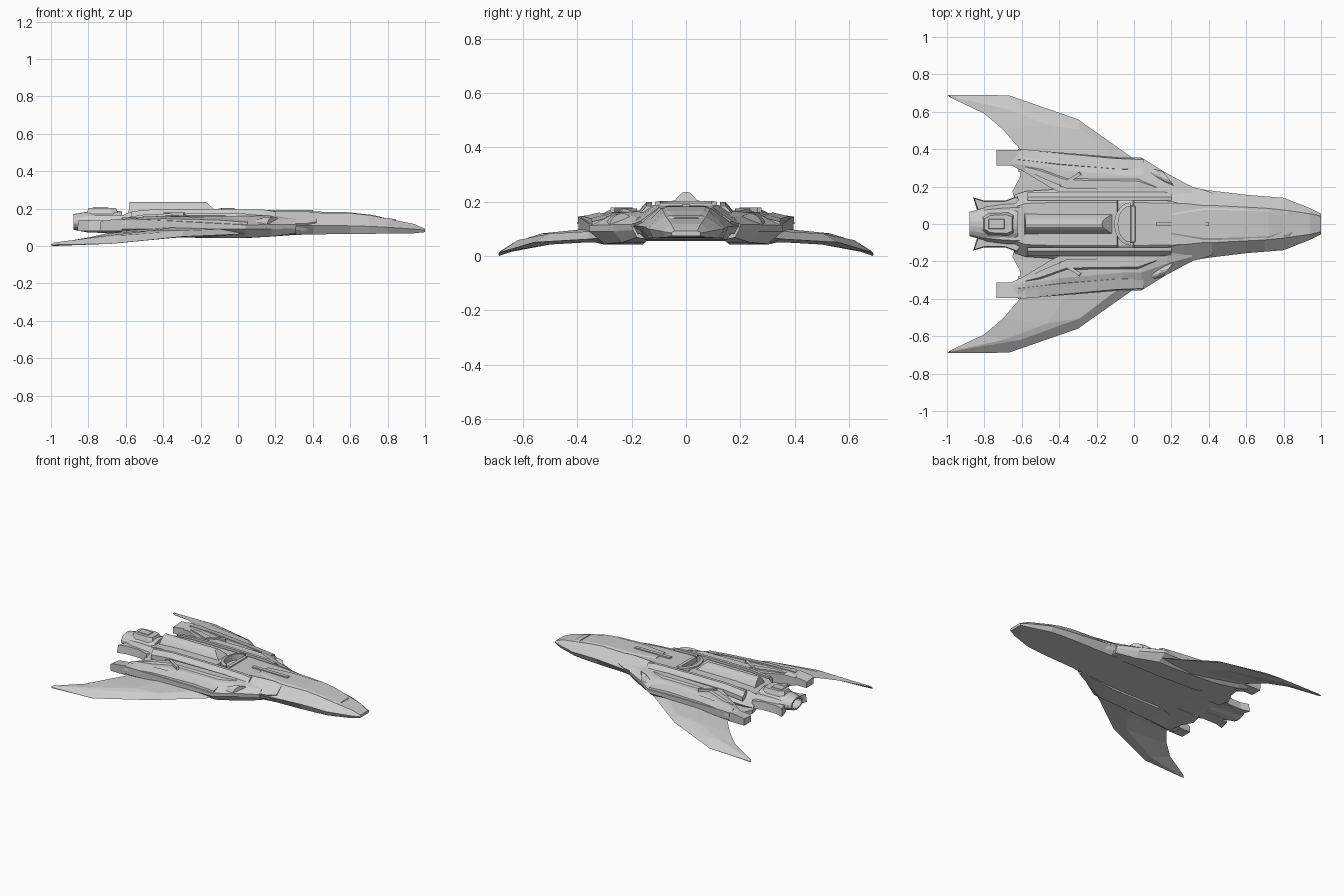
import bpy, bmesh, math
from mathutils import Vector

hull = bpy.data.materials.new("hull_grey")
hull.diffuse_color = (0.6, 0.6, 0.6, 1)


def loft(name, rings, mirror=False):
    """Skin a closed solid through rings of equal point count; optionally mirror across y = 0."""
    bm = bmesh.new()
    vs = [[bm.verts.new(p) for p in r] for r in rings]
    n = len(rings[0])
    for a, b in zip(vs, vs[1:]):
        for i in range(n):
            j = (i + 1) % n
            bm.faces.new((a[i], a[j], b[j], b[i]))
    bm.faces.new(vs[0])
    bm.faces.new(vs[-1])
    bmesh.ops.remove_doubles(bm, verts=bm.verts, dist=1e-5)
    bmesh.ops.recalc_face_normals(bm, faces=bm.faces)
    me = bpy.data.meshes.new(name)
    bm.to_mesh(me)
    bm.free()
    me.materials.append(hull)
    ob = bpy.data.objects.new(name, me)
    bpy.context.collection.objects.link(ob)
    if mirror:
        m = ob.modifiers.new("mirror", 'MIRROR')
        m.use_axis = (False, True, False)
    return ob


def hexagon(x, tw, zt, w, zm, bw, zb):
    """Symmetric six-sided hull section at x."""
    return [(x, tw, zt), (x, w, zm), (x, bw, zb), (x, -bw, zb), (x, -w, zm), (x, -tw, zt)]


def section(x, yz):
    return [(x, y, z) for y, z in yz]


def slab(name, outline, z0, z1, mirror=False, inset=0.0):
    """Flat plate from an (x, y) outline, with the top edge pulled in by inset."""
    cx = sum(p[0] for p in outline) / len(outline)
    cy = sum(p[1] for p in outline) / len(outline)
    top = [(x + (cx > x) * inset - (cx < x) * inset,
            y + (cy > y) * inset - (cy < y) * inset, z1) for x, y in outline]
    return loft(name, [[(x, y, z0) for x, y in outline], top], mirror)


# Main fuselage, with a sunken slot behind the spine panel
loft("fuselage", [hexagon(*s) for s in (
    (1.0, .042, .092, .055, .085, .05, .074),
    (.94, .055, .118, .085, .09, .075, .068),
    (.80, .075, .146, .14, .10, .12, .066),
    (.70, .085, .165, .148, .105, .13, .065),
    (.60, .09, .176, .156, .108, .135, .064),
    (.40, .10, .178, .18, .11, .14, .062),
    (.28, .11, .18, .20, .11, .15, .058),
    (0, .115, .186, .20, .11, .16, .055),
    (-.005, .115, .160, .20, .11, .16, .055),
    (-.085, .115, .160, .20, .11, .16, .055),
    (-.09, .115, .188, .20, .11, .16, .055),
    (-.43, .115, .188, .185, .11, .16, .058),
    (-.58, .11, .182, .175, .10, .15, .064),
    (-.64, .09, .150, .155, .09, .13, .072))])

# Canopy panel, nose window and spine strip
loft("canopy_panel", [section(x, [(w, z), (w * .8, z + h), (-w * .8, z + h), (-w, z)])
                      for x, w, z, h in ((.80, .05, .142, .004), (.72, .082, .158, .008),
                                         (.58, .09, .172, .009), (.38, .095, .174, .010),
                                         (.20, .06, .178, .008))])
loft("nose_window", [section(x, [(w, z), (w * .8, z + .006), (-w * .8, z + .006), (-w, z)])
                     for x, w, z in ((.845, .05, .136), (.825, .07, .140), (.80, .072, .145))])
slab("spine_strip", [(.40, .012), (.40, -.012), (.12, -.012), (.12, .012)], .175, .192)

# Shoulder armour over the fuselage sides
loft("shoulder_armour", [section(x, [(y0, z0), (y1, z1), (y1 - .02, z1 - .04), (y0, z0 - .04)])
                         for x, y0, z0, y1, z1 in ((.42, .10, .178, .165, .13), (.36, .10, .186, .187, .12),
                                                   (.27, .11, .188, .206, .12), (.18, .12, .188, .20, .13))], True)

# Curved rim around the slot
rim = []
for i in range(13):
    a = math.radians(-90 + 15 * i)
    c, s = math.cos(a), math.sin(a)
    rim.append([(-.02 - .085 * c, .115 * s, .16), (-.02 - .085 * c, .115 * s, .199),
                (-.02 - .065 * c, .095 * s, .203), (-.02 - .065 * c, .095 * s, .16)])
loft("slot_rim", rim)
slab("slot_sill", [(.01, .1), (.01, -.1), (-.02, -.1), (-.02, .1)], .16, .194, inset=.004)

# Side rails along the back
loft("side_rail", [section(x, [(.125, z - .04), (.125, z), (.145, z), (.172, z - .03), (.172, z - .06)])
                   for x, z in ((.20, .184), (.14, .194), (-.15, .199), (-.42, .199), (-.57, .185))], True)

# Rounded dorsal housing
bell = [(.055, .18), (.045, .197), (.03, .218), (.016, .232), (0, .236),
        (-.016, .232), (-.03, .218), (-.045, .197), (-.055, .18)]
loft("dorsal_housing", [[(x + k * (z - .18), y, z) for y, z in bell]
                        for x, k in ((-.11, -1.1), (-.585, .1))])

# Rear engine block, round nozzle and top hatch
loft("engine_block", [hexagon(*s) for s in (
    (-.60, .09, .165, .12, .12, .11, .075),
    (-.70, .085, .165, .115, .12, .11, .078),
    (-.80, .075, .16, .10, .12, .09, .08))])
loft("engine_nozzle", [[(x, r * math.cos(t), .128 + r * .65 * math.sin(t))
                        for t in (2 * math.pi * (i + .5) / 16 for i in range(16))]
                       for x, r in ((-.62, .088), (-.64, .094), (-.80, .088), (-.83, .08), (-.88, .066),
                                    (-.88, .052), (-.83, .045))])
slab("engine_hatch", [(-.64, .05), (-.67, .062), (-.78, .058), (-.81, .04),
                      (-.81, -.04), (-.78, -.058), (-.67, -.062), (-.64, -.05)], .17, .204, inset=.012)
slab("hatch_plate", [(-.69, .03), (-.78, .03), (-.78, -.03), (-.69, -.03)], .2, .209, inset=.005)
slab("engine_fin", [(-.58, .08), (-.62, .15), (-.69, .125), (-.80, .125), (-.86, .142), (-.835, .06)],
     .08, .135, True, inset=.006)

# Side nacelles
loft("nacelle", [section(x, p) for x, p in (
    (.31, [(.14, .15), (.175, .142), (.20, .115), (.195, .095), (.18, .068), (.14, .06)]),
    (.18, [(.15, .165), (.21, .15), (.268, .115), (.265, .09), (.235, .05), (.15, .05)]),
    (.04, [(.16, .168), (.26, .158), (.355, .112), (.355, .09), (.30, .044), (.16, .042)]),
    (-.06, [(.16, .168), (.26, .160), (.355, .118), (.355, .09), (.30, .042), (.16, .042)]),
    (-.40, [(.17, .165), (.29, .160), (.383, .136), (.38, .09), (.32, .046), (.17, .05)]),
    (-.44, [(.19, .160), (.30, .158), (.386, .138), (.384, .09), (.325, .048), (.19, .055)]),
    (-.58, [(.275, .15), (.315, .154), (.398, .145), (.395, .09), (.35, .058), (.28, .066)]),
    (-.65, [(.31, .13), (.325, .138), (.395, .138), (.392, .09), (.36, .07), (.31, .075)]))], True)
loft("nacelle_nozzle", [section(x, [(.312, .08), (.312, t), (.396, t + .008), (.392, .08)])
                        for x, t in ((-.62, .138), (-.72, .128), (-.735, .12))], True)
# Raised ridge and outer ledge on each nacelle
loft("nacelle_ridge", [section(x, [(a, .14), (a, z), (b - .015, z), (b, z - .02), (b, .13)])
                       for x, a, b, z in ((.12, .18, .21, .165), (.02, .18, .245, .174),
                                          (-.36, .19, .25, .174), (-.50, .25, .30, .168), (-.58, .29, .32, .156))], True)
loft("nacelle_ledge", [section(x, [(a, z - .03), (a + .01, z), (b, z - .014), (b + .004, z - .035)])
                       for x, a, b, z in ((.05, .28, .345, .14), (-.10, .285, .35, .152),
                                          (-.40, .31, .378, .160), (-.62, .335, .396, .152))], True)
slab("nacelle_vent", [(-.28, .265), (-.39, .195), (-.40, .21), (-.29, .28)], .15, .179, True, inset=.003)

# Arched intake hoods at the nacelle fronts, following the slanted leading side
hood = []
for d, r in ((0.0, .045), (0.0, .062), (.05, .06), (.10, .045)):
    base = Vector((.19, .235, .095)) + Vector((-.9, .3, 0)) * d
    side = Vector((-.6, .8, 0))
    hood.append([base + side * r * math.cos(t) + Vector((0, 0, r * math.sin(t)))
                 for t in (math.pi * i / 10 for i in range(11))])
loft("intake_hood", hood, True)

# Swept drooping wings: leading edge, ridge, trailing edge and underside per station
loft("wing", [
    [(.10, .28, .07), (-.05, .28, .095), (-.35, .28, .10), (-.62, .28, .08), (-.2, .28, .046)],
    [(-.01, .355, .062), (-.10, .36, .09), (-.36, .38, .098), (-.61, .40, .08), (-.25, .36, .05)],
    [(-.30, .56, .05), (-.29, .505, .082), (-.46, .53, .083), (-.70, .505, .068), (-.36, .50, .042)],
    [(-.67, .688, .012), (-.61, .62, .058), (-.70, .62, .055), (-.80, .59, .045), (-.68, .64, .016)],
    [(-1, .69, .006), (-.985, .683, .018), (-.985, .682, .018), (-.99, .68, .014), (-.99, .688, 0)]], True)

# Tail plates between nacelles and engine
slab("tail_plate", [(-.35, .10), (-.35, .32), (-.60, .33), (-.61, .25), (-.65, .175), (-.63, .10)], .058, .085, True)
